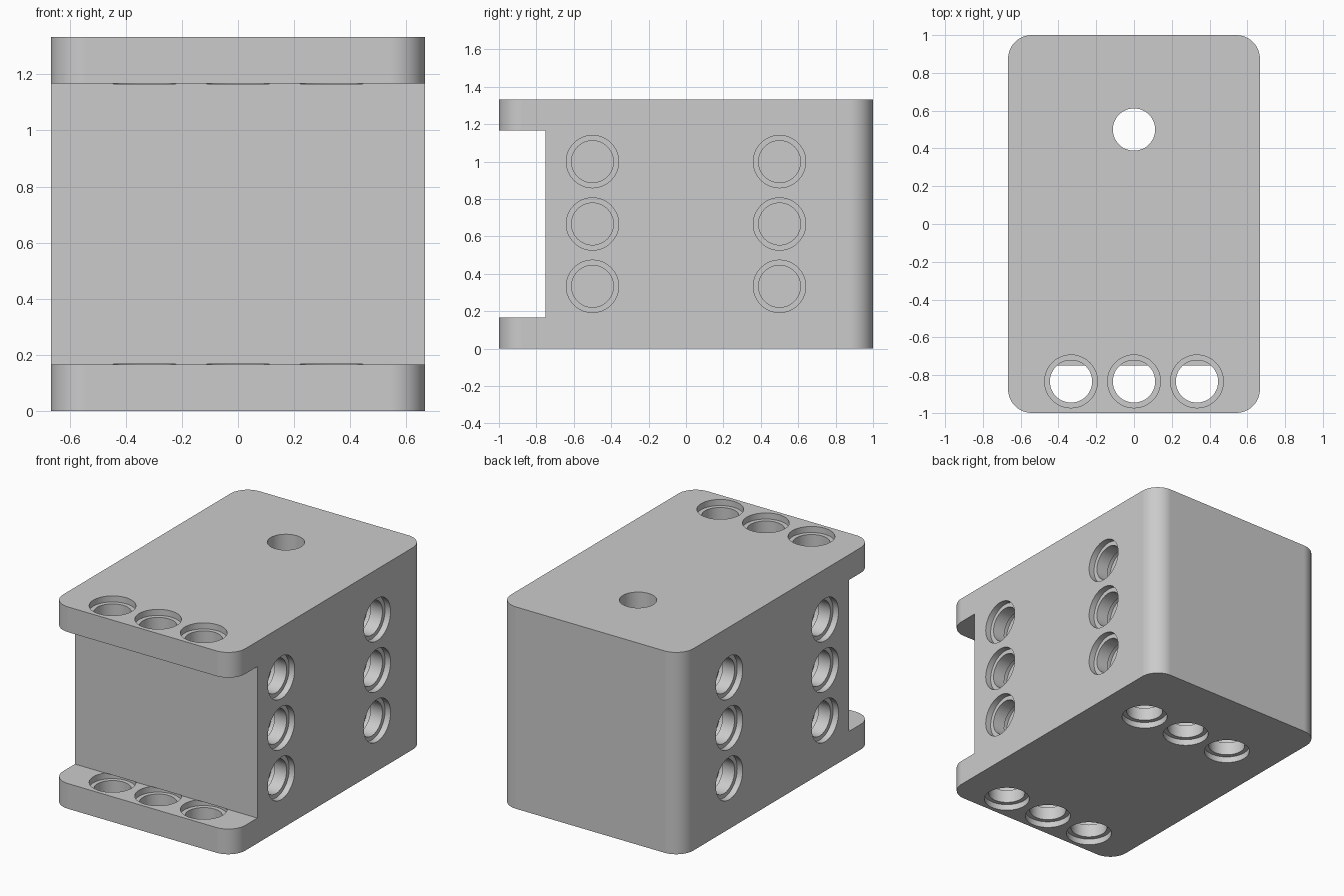
import bpy, bmesh, math
from mathutils import Matrix, Vector

cube = bpy.data.objects.get("Cube")
if cube:
    bpy.data.objects.remove(cube, do_unlink=True)

U = 1 / 3                    # hole spacing
W, L, H = 4 * U, 2.0, 4 * U  # overall size
WALL = U / 2                 # flange thickness and socket depth
BORE, RIM, LIP = 0.112, 0.14, 0.04

grey = bpy.data.materials.new("grey plastic")
grey.use_nodes = True
colour = (0.6, 0.6, 0.6, 1)
grey.diffuse_color = colour
grey.node_tree.nodes["Principled BSDF"].inputs["Base Color"].default_value = colour


def make_object(name, bm):
    bmesh.ops.recalc_face_normals(bm, faces=bm.faces)
    mesh = bpy.data.meshes.new(name)
    bm.to_mesh(mesh)
    bm.free()
    mesh.materials.append(grey)
    obj = bpy.data.objects.new(name, mesh)
    bpy.context.collection.objects.link(obj)
    return obj


def add_box(bm, size, centre):
    matrix = Matrix.Translation(centre) @ Matrix.Diagonal((*size, 1))
    bmesh.ops.create_cube(bm, size=1, matrix=matrix)


def add_socket(bm, position, inward, through=0, segments=48):
    """Stepped round cutter running from a face into the block."""
    steps = [(-0.02, RIM), (LIP, RIM), (LIP, BORE), (WALL - LIP, BORE),
             (WALL - LIP, RIM), (WALL + 0.001, RIM)]
    if through:
        steps += [(WALL + 0.001, BORE), (through, BORE)]
    turn = Vector(inward).to_track_quat("Z", "Y").to_matrix().to_4x4()
    matrix = Matrix.Translation(position) @ turn
    rings = []
    for depth, radius in steps:
        angles = [math.tau * i / segments for i in range(segments)]
        rings.append([bm.verts.new(matrix @ Vector(
            (radius * math.cos(a), radius * math.sin(a), depth))) for a in angles])
    for low, high in zip(rings, rings[1:]):
        for i in range(segments):
            j = (i + 1) % segments
            bm.faces.new((low[i], low[j], high[j], high[i]))
    bm.faces.new(rings[0][::-1])
    bm.faces.new(rings[-1])


# Main block with rounded upright edges
bm = bmesh.new()
add_box(bm, (W, L, H), (0, 0, H / 2))
upright = [e for e in bm.edges if abs(e.verts[0].co.z - e.verts[1].co.z) > 0.5]
bmesh.ops.bevel(bm, geom=upright, offset=0.125, segments=12, profile=0.5,
                affect="EDGES")
block = make_object("block", bm)

# Pin sockets
bm = bmesh.new()
for side in (-1, 1):
    for y in (-0.5, 0.5):
        for row in (1, 2, 3):
            add_socket(bm, (side * W / 2, y, row * U), (-side, 0, 0))
for column in (-1, 0, 1):
    x = column * U
    add_socket(bm, (x, -2.5 * U, H), (0, 0, -1))
    add_socket(bm, (x, -2.5 * U, 0), (0, 0, 1))
    # The middle rear socket carries on to the top as a plain shaft
    add_socket(bm, (x, 0.5, 0), (0, 0, 1), through=H + 0.1 if column == 0 else 0)
sockets = make_object("socket_cutter", bm)

# Front recess between the two flanges
bm = bmesh.new()
add_box(bm, (W + 1, 0.5, H - 2 * WALL), (0, -1, H / 2))
recess = make_object("recess_cutter", bm)

bpy.ops.object.select_all(action="DESELECT")
bpy.context.view_layer.objects.active = block
block.select_set(True)
for cutter in (sockets, recess):
    cutter.hide_render = True
    cut = block.modifiers.new("cut", "BOOLEAN")
    cut.operation = "DIFFERENCE"
    cut.solver = "EXACT"
    cut.object = cutter
    bpy.ops.object.modifier_apply(modifier=cut.name)
    bpy.data.objects.remove(cutter, do_unlink=True)

# Smooth curves, crisp edges and flat sides
bpy.ops.object.shade_smooth_by_angle(angle=math.radians(30))
weighted = block.modifiers.new("flat_sides", "WEIGHTED_NORMAL")
weighted.keep_sharp = True
